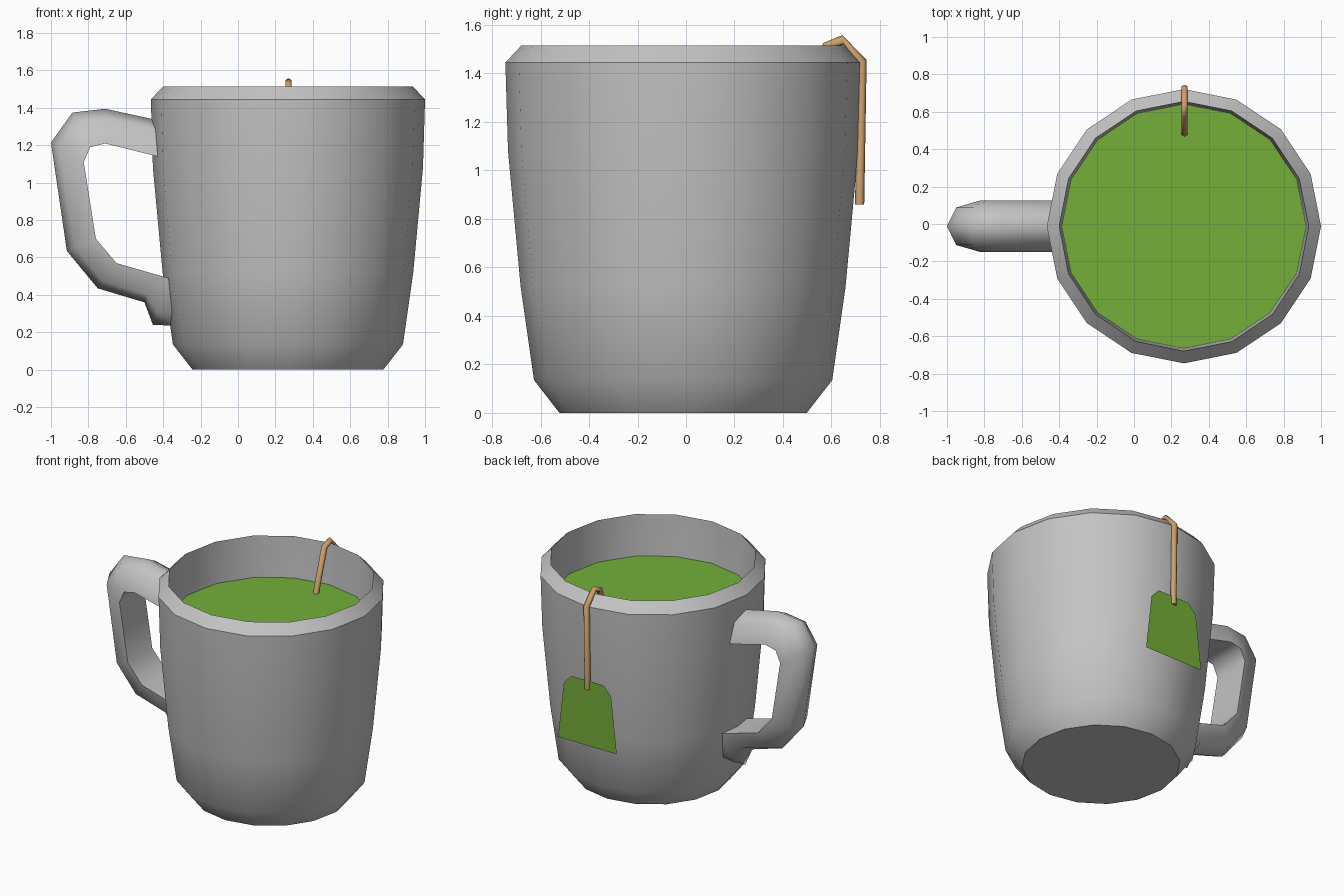
import bpy, bmesh, math

if "Cube" in bpy.data.objects:
    bpy.data.objects.remove(bpy.data.objects["Cube"])

CX, CY = 0.267, -0.012   # cup axis


def material(name, rgb):
    m = bpy.data.materials.new(name)
    m.diffuse_color = (*rgb, 1)
    m.use_nodes = True
    m.node_tree.nodes["Principled BSDF"].inputs["Base Color"].default_value = m.diffuse_color
    return m


grey = material("grey_ceramic", (0.55, 0.55, 0.55))
green = material("tea_green", (0.175, 0.43, 0.04))
tan = material("tan_string", (0.62, 0.36, 0.15))


def loft(name, rings, mat, angle=None, caps=True):
    """Skin a list of closed point rings, with end caps."""
    bm = bmesh.new()
    vs = [[bm.verts.new(p) for p in ring] for ring in rings]
    for a, b in zip(vs, vs[1:]):
        for i in range(len(a)):
            j = (i + 1) % len(a)
            bm.faces.new((a[i], a[j], b[j], b[i]))
    if caps:
        bm.faces.new(vs[0])
    bm.faces.new(vs[-1])
    bmesh.ops.recalc_face_normals(bm, faces=bm.faces)
    me = bpy.data.meshes.new(name)
    bm.to_mesh(me)
    bm.free()
    me.materials.append(mat)
    ob = bpy.data.objects.new(name, me)
    bpy.context.collection.objects.link(ob)
    if angle:
        bpy.ops.object.select_all(action='DESELECT')
        ob.select_set(True)
        bpy.context.view_layer.objects.active = ob
        bpy.ops.object.shade_smooth_by_angle(angle=math.radians(angle))
    return ob


def circle(r, z, n=16):
    return [(CX + r * math.cos(2 * math.pi * i / n),
             CY + r * math.sin(2 * math.pi * i / n), z) for i in range(n)]


# Cup: outer wall, bevelled rim, inner wall down to the floor
profile = [(0.51, 0), (0.615, 0.135), (0.67, 0.52), (0.722, 1.08), (0.733, 1.445),
           (0.667, 1.515), (0.647, 1.1), (0.6, 0.52), (0.54, 0.15)]
loft("cup", [circle(r, z) for r, z in profile], grey, 35)

# Tea surface: flat disc
bm = bmesh.new()
bm.faces.new([bm.verts.new(p) for p in circle(0.653, 1.225)])
me = bpy.data.meshes.new("tea_surface")
bm.to_mesh(me)
bm.free()
me.materials.append(green)
bpy.context.collection.objects.link(bpy.data.objects.new("tea_surface", me))


def sweep(name, pairs, section, place, mat, angle):
    """Rings from (outer, inner) path points; section = (fraction, side offset)."""
    rings = []
    for (ou, ov), (iu, iv) in pairs:
        rings.append([place(ou + (iu - ou) * t, ov + (iv - ov) * t, w) for t, w in section])
    return loft(name, rings, mat, angle)


# Handle: D-shaped section, flat on the inside
handle_path = [((-0.41, 1.33), (-0.41, 1.135)), ((-0.71, 1.395), (-0.71, 1.21)),
               ((-0.885, 1.375), (-0.79, 1.19)), ((-1.0, 1.215), (-0.825, 1.11)),
               ((-0.915, 0.635), (-0.76, 0.70)), ((-0.75, 0.435), (-0.65, 0.57)),
               ((-0.50, 0.36), (-0.46, 0.515)), ((-0.455, 0.24), (-0.37, 0.49)),
               ((-0.335, 0.235), (-0.32, 0.475))]
d_section = [(0, 0), (0.28, 0.1), (1, 0.137), (1, -0.137), (0.28, -0.1)]
sweep("handle", handle_path, d_section, lambda u, v, w: (u, CY + w, v), grey, 65)

# String: six-sided cord bent over the rim
string_path = [((0.46, 1.2), (0.50, 1.2)), ((0.565, 1.525), (0.60, 1.505)),
               ((0.645, 1.558), (0.65, 1.518)), ((0.745, 1.455), (0.707, 1.44)),
               ((0.735, 0.86), (0.697, 0.86))]
hexagon = [(0.5 - 0.5 * math.cos(k * math.pi / 3), 0.02 * math.sin(k * math.pi / 3))
           for k in range(6)]
sweep("string", string_path, hexagon, lambda u, v, w: (CX + 0.003 + w, u, v), tan, 65)

# Tag: single flat sheet with clipped top corners
half = [(0.23, 0.46), (0.185, 0.855), (0.125, 0.92)]
outline = half + [(-x, z) for x, z in reversed(half)]
bm = bmesh.new()
bm.faces.new([bm.verts.new((CX + 0.003 - x, 0.718, z)) for x, z in reversed(outline)])
bm.normal_update()
for f in bm.faces:
    if f.normal.y < 0:
        f.normal_flip()
me = bpy.data.meshes.new("tag")
bm.to_mesh(me)
bm.free()
me.materials.append(green)
bpy.context.collection.objects.link(bpy.data.objects.new("tag", me))
